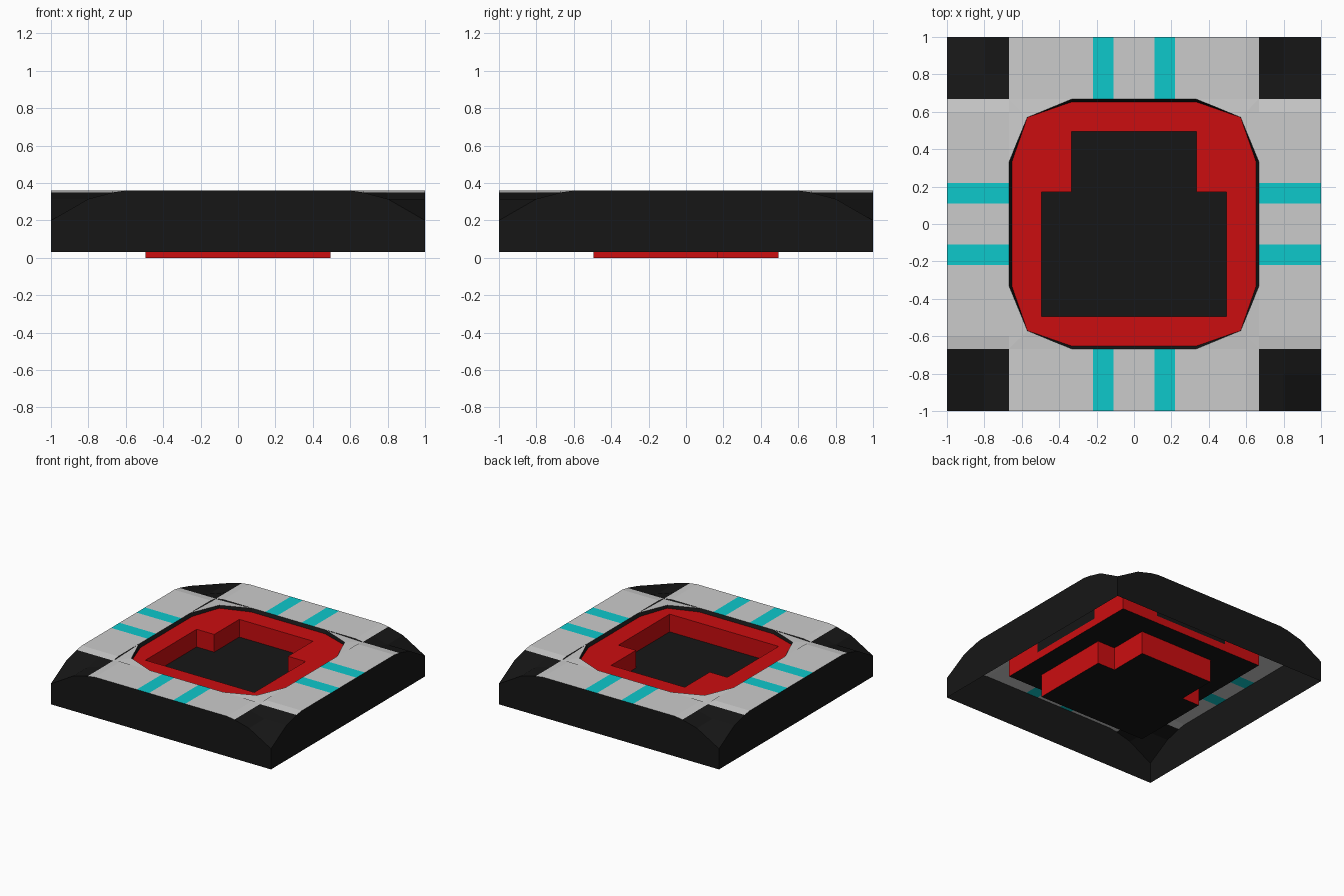
import bpy, bmesh

if "Cube" in bpy.data.objects:
    bpy.data.objects.remove(bpy.data.objects["Cube"])


def material(name, rgb):
    m = bpy.data.materials.new(name)
    m.diffuse_color = (*rgb, 1)
    m.use_nodes = True
    m.node_tree.nodes["Principled BSDF"].inputs["Base Color"].default_value = m.diffuse_color
    return m


BLACK = material("black", (0.008, 0.008, 0.008))
RED = material("red", (0.6, 0.004, 0.005))
CYAN = material("cyan", (0.004, 0.58, 0.6))

BASE, TOP, RING, FLOOR = 0.03, 0.36, 0.335, 0.19
HOLE, THIRD = 0.667, 0.335
PROFILE = [(0, TOP), (0.6, TOP), (HOLE, 0.35), (0.8, 0.315), (1, 0.2)]


def vault(x):
    x = abs(x)
    for (a, za), (b, zb) in zip(PROFILE, PROFILE[1:]):
        if x <= b:
            return za + (zb - za) * (x - a) / (b - a)
    return PROFILE[-1][1]


def deck_z(x, y):
    return max(vault(x), vault(y))


def make(name, faces, mat=None, normals=False):
    bm = bmesh.new()
    for f in faces:
        bm.faces.new([bm.verts.new(p) for p in f])
    bmesh.ops.remove_doubles(bm, verts=bm.verts, dist=1e-5)
    if normals:
        bmesh.ops.recalc_face_normals(bm, faces=bm.faces)
    me = bpy.data.meshes.new(name)
    bm.to_mesh(me)
    bm.free()
    ob = bpy.data.objects.new(name, me)
    bpy.context.collection.objects.link(ob)
    if mat:
        me.materials.append(mat)
    return ob


def grid(xs, ys, z, keep):
    # horizontal cells whose centre passes the test
    out = []
    for x0, x1 in zip(xs, xs[1:]):
        for y0, y1 in zip(ys, ys[1:]):
            if keep((x0 + x1) / 2, (y0 + y1) / 2):
                out.append([(x, y, z(x, y)) for x, y in ((x0, y0), (x1, y0), (x1, y1), (x0, y1))])
    return out


def walls(outline, z0, z1):
    return [[(*a, z0), (*b, z0), (*b, z1), (*a, z1)]
            for a, b in zip(outline, outline[1:] + outline[:1])]


def square(r):
    return [(-r, -r), (r, -r), (r, r), (-r, r)]


# deck: two crossing vaults, split by colour
half = [0.11, 0.22, THIRD, 0.6, HOLE, 0.8, 1]
line = [-v for v in reversed(half)] + half


def is_hole(x, y):
    return max(abs(x), abs(y)) < HOLE


def is_corner(x, y):
    return min(abs(x), abs(y)) > HOLE


def is_stripe(x, y):
    return not is_hole(x, y) and 0.11 < min(abs(x), abs(y)) < 0.22


deck = grid(line, line, deck_z,
            lambda x, y: not (is_hole(x, y) or is_corner(x, y) or is_stripe(x, y)))
# fillets turning the square hole into a twelve-sided one
for sx in (-1, 1):
    for sy in (-1, 1):
        for pts in ([(THIRD, HOLE), (0.57, 0.57), (HOLE, HOLE)],
                    [(HOLE, HOLE), (0.57, 0.57), (HOLE, THIRD)]):
            tri = [(sx * x, sy * y, deck_z(x, y)) for x, y in pts]
            deck.append(tri if sx * sy > 0 else tri[::-1])
make("deck", deck)
make("deck_stripes", grid(line, line, deck_z, is_stripe), CYAN)
make("corner_slopes", grid(line, line, deck_z, is_corner), BLACK)

# outer skirt following the vault profile
skirt = []
for a, b in zip(line, line[1:]):
    for s in (-1, 1):
        q = [(a, s, BASE), (b, s, BASE), (b, s, vault(b)), (a, s, vault(a))]
        skirt.append(q if s < 0 else q[::-1])
        q = [(s, y, z) for _, (y, z) in zip(q, [(p[0], p[2]) for p in q])]
        skirt.append(q if s > 0 else q[::-1])
make("outer_skirt", skirt, BLACK)

# thin black lip between deck and recessed ring
def lip_outline(mid):
    quarter = [(THIRD, mid), (0.57, 0.57), (mid, THIRD)]
    pts = []
    for _ in range(4):
        pts += quarter
        quarter = [(y, -x) for x, y in quarter]
    return pts


hi, lo = lip_outline(HOLE), lip_outline(0.652)
make("hole_lip", [[(*hi[i - 1], TOP), (*hi[i], TOP), (*lo[i], RING), (*lo[i - 1], RING)]
                  for i in range(12)], BLACK)

# black backing panels in the middle of each ring side
panels = []
d = HOLE + 0.002
for s in (-1, 1):
    p = [(-THIRD, s * d, 0.25), (THIRD, s * d, 0.25), (THIRD, s * HOLE, TOP), (-THIRD, s * HOLE, TOP)]
    panels += [p if s < 0 else p[::-1]]
    q = [(y, x, z) for x, y, z in p]
    panels += [q if s > 0 else q[::-1]]
make("ring_backing", panels, BLACK)

# red ring with a stepped pocket
pocket = [(-0.495, -0.495), (0.495, -0.495), (0.495, 0.17), (THIRD, 0.17),
          (THIRD, 0.495), (-THIRD, 0.495), (-THIRD, 0.17), (-0.495, 0.17)]
px = [-HOLE, -0.495, -THIRD, THIRD, 0.495, HOLE]
py = [-HOLE, -0.495, 0.17, 0.495, HOLE]


def in_pocket(x, y):
    return -0.495 < y < 0.495 and abs(x) < (0.495 if y < 0.17 else THIRD)


ring = grid(px, py, lambda x, y: RING, lambda x, y: not in_pocket(x, y))
ring += walls(square(HOLE), FLOOR, RING)
ring += [f[::-1] for f in walls(pocket, FLOOR, RING)]
make("red_ring", ring, RED)
make("plinth_sides", walls(pocket, 0, FLOOR), RED)

# black pocket floor, ring underside and plinth base
make("pocket_floor", grid(px, py, lambda x, y: FLOOR, in_pocket), BLACK)
make("ring_underside", [f[::-1] for f in grid(px, py, lambda x, y: FLOOR,
                                              lambda x, y: not in_pocket(x, y))], BLACK)
make("plinth_base", [f[::-1] for f in grid(px, py, lambda x, y: 0, in_pocket)], BLACK)
